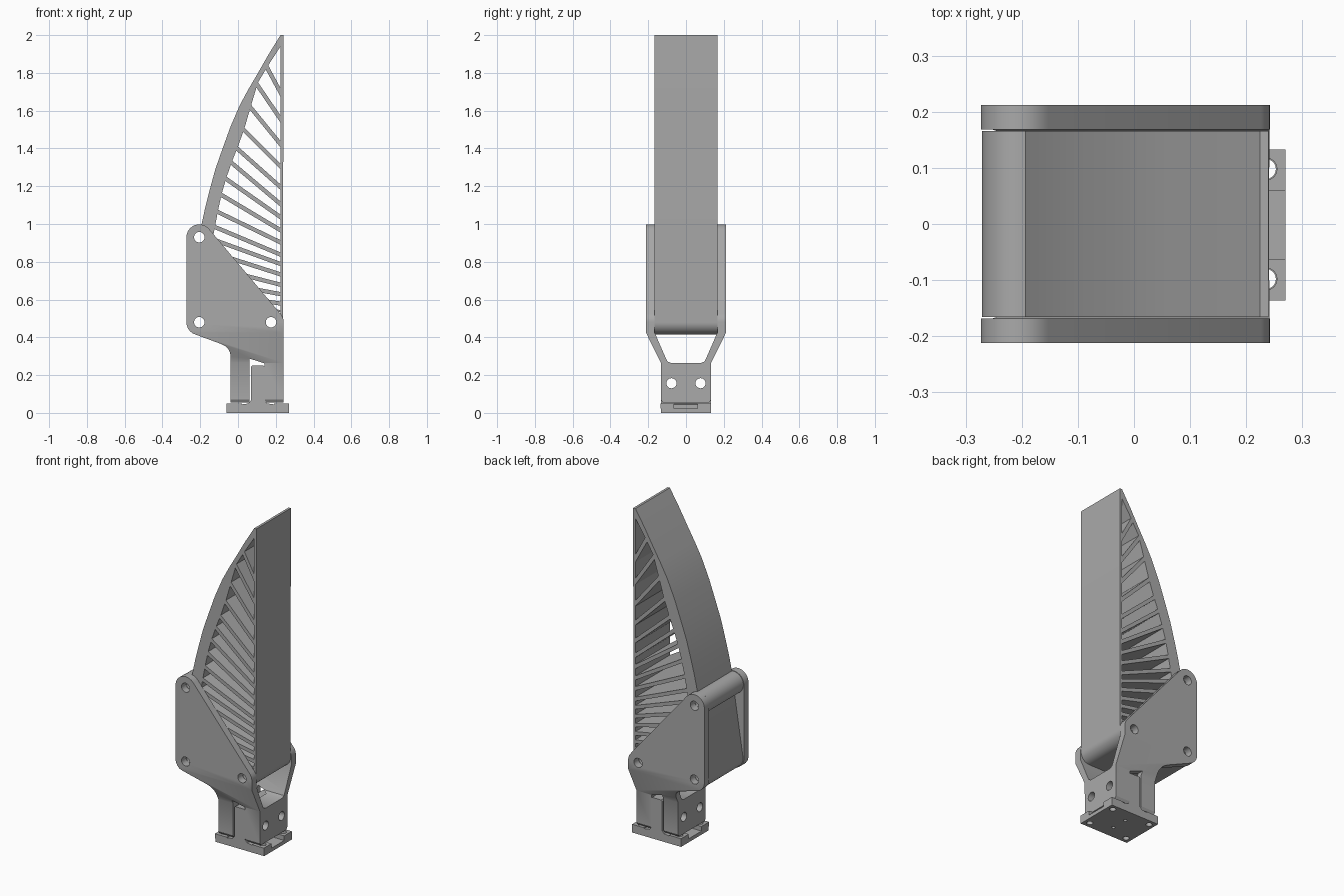
import bpy, bmesh
from math import cos, sin, radians, sqrt
from mathutils import Vector

if "Cube" in bpy.data.objects:
    bpy.data.objects.remove(bpy.data.objects["Cube"])

grey = bpy.data.materials.new("grey plastic")
grey.use_nodes = True
grey.diffuse_color = (0.4, 0.4, 0.4, 1)
grey.node_tree.nodes["Principled BSDF"].inputs["Base Color"].default_value = (0.4, 0.4, 0.4, 1)


def arc(cx, cz, r, a0, a1, n=10):
    """Points along a circular arc, angles in degrees."""
    steps = [radians(a0 + (a1 - a0) * i / n) for i in range(n + 1)]
    return [(cx + r * cos(a), cz + r * sin(a)) for a in steps]


def prisms(name, outlines, axis, lo, hi):
    """Extrude one or more 2D outlines along an axis into a single object."""
    place = {"x": lambda a, b, d: (d, a, b),
             "y": lambda a, b, d: (a, d, b),
             "z": lambda a, b, d: (a, b, d)}[axis]
    bm = bmesh.new()
    for pts in outlines:
        face = bm.faces.new([bm.verts.new(place(a, b, lo)) for a, b in pts])
        ext = bmesh.ops.extrude_face_region(bm, geom=[face])
        moved = [v for v in ext["geom"] if isinstance(v, bmesh.types.BMVert)]
        bmesh.ops.translate(bm, verts=moved, vec=Vector(place(0, 0, hi - lo)))
    bmesh.ops.recalc_face_normals(bm, faces=bm.faces)
    mesh = bpy.data.meshes.new(name)
    bm.to_mesh(mesh)
    bm.free()
    mesh.materials.append(grey)
    obj = bpy.data.objects.new(name, mesh)
    bpy.context.scene.collection.objects.link(obj)
    return obj


def carve(obj, cutter, operation="DIFFERENCE"):
    """Apply a boolean and drop the helper object."""
    mod = obj.modifiers.new("cut", "BOOLEAN")
    mod.object, mod.operation, mod.solver = cutter, operation, "EXACT"
    deps = bpy.context.evaluated_depsgraph_get()
    mesh = bpy.data.meshes.new_from_object(obj.evaluated_get(deps))
    obj.modifiers.clear()
    obj.data = mesh
    bpy.data.objects.remove(cutter)


def holes(centres, r, axis, lo, hi):
    return prisms("hole_cutter", [arc(a, b, r, 0, 337.5, 15) for a, b in centres], axis, lo, hi)


def box(x0, x1, y0, y1):
    return [(x0, y0), (x1, y0), (x1, y1), (x0, y1)]


PINS = [(-0.205, 0.93), (-0.205, 0.48), (0.175, 0.48)]
(TX, TZ), (BX, BZ), (FX, FZ) = PINS

# Finger: curved spine, straight contact wall, barrels around the pins
spine = [(0.225, 2.0), (0.163, 1.9), (0.106, 1.8), (0.056, 1.715), (0.01, 1.63), (-0.04, 1.515),
         (-0.085, 1.39), (-0.12, 1.29), (-0.15, 1.18), (-0.173, 1.09)]
outline = ([(0.24, 2.0)] + spine + arc(TX, TZ, 0.066, 80, 265, 18)
           + arc(BX, BZ, 0.064, 172, 270) + arc(FX, FZ, 0.064, 270, 360))
finger = prisms("finger", [outline], "y", -0.166, 0.166)

# Openings between the slanted ribs: (spine x, spine z, wall z) of each rib's top edge
WALL = 0.225
ribs = [(0.16, 1.84, 1.72), (0.106, 1.75, 1.575), (0.07, 1.63, 1.44), (0.035, 1.51, 1.32),
        (0.0, 1.41, 1.21), (-0.03, 1.335, 1.12), (-0.06, 1.25, 1.05), (-0.085, 1.165, 0.98),
        (-0.105, 1.075, 0.915), (-0.12, 0.995, 0.85), (-0.133, 0.93, 0.8), (-0.15, 0.865, 0.745),
        (-0.165, 0.79, 0.69), (-0.18, 0.715, 0.64), (-0.19, 0.65, 0.59), (-0.2, 0.59, 0.545),
        (-0.2, 0.53, 0.53)]
cells = [[(WALL, 1.94), ribs[0][:2], (WALL, ribs[0][2])]]
for (x, z, w), (nx, nz, nw) in zip(ribs[:-1], ribs[1:]):
    slope = (z - w) / (WALL - x)
    k = (x - nx) / (z - nz)
    thick = min(0.022 * sqrt(1 + slope * slope), 0.7 * (w - nw))
    drop = thick / (1 + slope * k)
    cells.append([(WALL, w - thick), (x - k * drop, z - drop), (nx, nz), (WALL, nw)])
carve(finger, prisms("rib_cutter", cells, "y", -0.3, 0.3))
carve(finger, holes(PINS, 0.028, "y", -0.3, 0.3))

# Bracket: side silhouette intersected with a Y-shaped front section
side = ([(0.24, 0.055)] + arc(FX, FZ, 0.067, 0, 40) + arc(TX, TZ, 0.068, 40, 180)
        + arc(BX, BZ, 0.068, 180, 250) + [(-0.09, 0.365)] + arc(-0.105, 0.3, 0.065, 60, 0)
        + [(-0.04, 0.055)])
bracket = prisms("bracket", [side], "y", -0.3, 0.3)
half = [(0.12, 0.05), (0.133, 0.07), (0.133, 0.265), (0.212, 0.425), (0.212, 1.1),
        (0.168, 1.1), (0.168, 0.43), (0.107, 0.29), (0.099, 0.273), (0.08, 0.264)]
section = half + [(-y, z) for y, z in reversed(half)]
carve(bracket, prisms("section_helper", [section], "x", -0.4, 0.4), "INTERSECT")
slot = [(0.06, 0.0), (0.14, 0.0), (0.14, 0.262), (0.06, 0.288)]
carve(bracket, prisms("slot_cutter", [slot], "y", -0.3, 0.3))
carve(bracket, holes(PINS, 0.028, "y", -0.3, 0.3))
BOLTS = [(-0.077, 0.157), (0.077, 0.157)]
carve(bracket, holes(BOLTS, 0.027, "x", -0.3, 0.3))

# Mount: foot plate with an upright tongue clamped between the bracket legs
MID = 0.105
right = [(0.165, 0), (0.165, 0.022), (0.085, 0.022), (0.085, 0.045), (0.05, 0.05),
         (0.037, 0.065), (0.037, 0.243), (0.03, 0.25)]
profile = [(MID + x, z) for x, z in right] + [(MID - x, z) for x, z in reversed(right)]
mount = prisms("mount", [profile], "y", -0.133, 0.133)
carve(mount, holes(BOLTS, 0.027, "x", -0.3, 0.3))
corners = [(MID + sx * 0.13, sy * 0.098) for sx in (-1, 1) for sy in (-1, 1)]
carve(mount, holes(corners, 0.018, "z", -0.1, 0.1))
carve(mount, holes([(MID, -0.05), (MID, 0.05)], 0.01, "z", -0.1, 0.02))

# Corner pads around the screw holes
pads = prisms("corner_pads", [box(x - 0.035, x + 0.045 if x < MID else x + 0.035, y - 0.038, y + 0.035)
                              if x < MID else box(x - 0.045, x + 0.035, y - 0.038, y + 0.035)
                              for x, y in corners], "z", 0.022, 0.05)
carve(pads, holes(corners, 0.02, "z", -0.1, 0.1))

# Smooth the rounded areas, keep crisp edges
for obj in (finger, bracket, mount, pads):
    bpy.ops.object.select_all(action="DESELECT")
    obj.select_set(True)
    bpy.context.view_layer.objects.active = obj
    bpy.ops.object.shade_smooth_by_angle(angle=radians(28))
